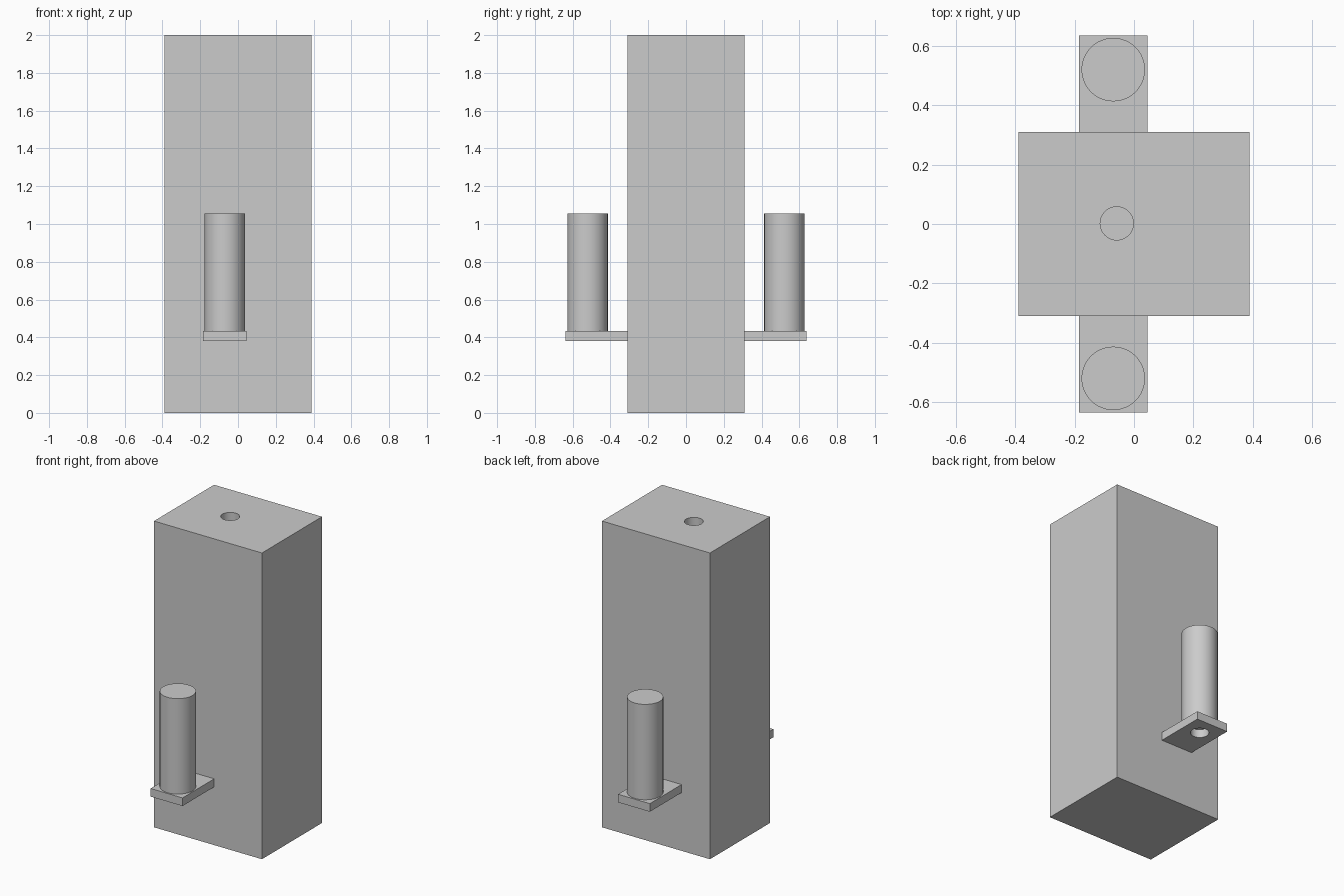
import bpy
import math

default = bpy.data.objects.get("Cube")
if default:
    bpy.data.objects.remove(default, do_unlink=True)

grey = bpy.data.materials.new("light_grey")
grey.use_nodes = True
colour = (0.6, 0.6, 0.6, 1)
grey.diffuse_color = colour
grey.node_tree.nodes["Principled BSDF"].inputs["Base Color"].default_value = colour


def box(name, x, y, z):
    """Box from (low, high) limits on each axis."""
    limits = (x, y, z)
    bpy.ops.mesh.primitive_cube_add(size=1, location=[(a + b) / 2 for a, b in limits])
    ob = bpy.context.object
    ob.name = name
    ob.scale = [b - a for a, b in limits]
    bpy.ops.object.transform_apply(location=False, rotation=False, scale=True)
    ob.data.materials.append(grey)
    return ob


def cylinder(name, radius, x, y, z):
    bpy.ops.mesh.primitive_cylinder_add(
        vertices=64, radius=radius, depth=z[1] - z[0], location=(x, y, (z[0] + z[1]) / 2))
    ob = bpy.context.object
    ob.name = name
    ob.data.materials.append(grey)
    bpy.ops.object.shade_smooth_by_angle(angle=math.radians(30))
    return ob


def drill(ob, radius, x, y, z):
    """Cut a round hole and discard the cutter."""
    cutter = cylinder("hole_cutter", radius, x, y, z)
    cutter.hide_render = True
    bpy.ops.object.select_all(action="DESELECT")
    ob.select_set(True)
    bpy.context.view_layer.objects.active = ob
    cut = ob.modifiers.new("hole", "BOOLEAN")
    cut.operation = "DIFFERENCE"
    cut.solver = "EXACT"
    cut.object = cutter
    bpy.ops.object.modifier_apply(modifier=cut.name)
    bpy.data.objects.remove(cutter, do_unlink=True)
    bpy.ops.object.shade_smooth_by_angle(angle=math.radians(30))


# Tall block with a blind hole in its top
body = box("body", (-0.39, 0.39), (-0.31, 0.31), (0, 2))
drill(body, 0.056, -0.058, 0.002, (1.7, 2.1))

# A drilled shelf with a standing cylinder on the front and the back
shelf_x = -0.07
for side, s in (("front", -1), ("back", 1)):
    shelf = box(side + "_shelf", (shelf_x - 0.115, shelf_x + 0.115),
                sorted((s * 0.31, s * 0.637)), (0.38, 0.433))
    drill(shelf, 0.055, shelf_x, s * 0.521, (0.3, 0.5))
    cylinder(side + "_cylinder", 0.107, shelf_x, s * 0.521, (0.433, 1.056))
